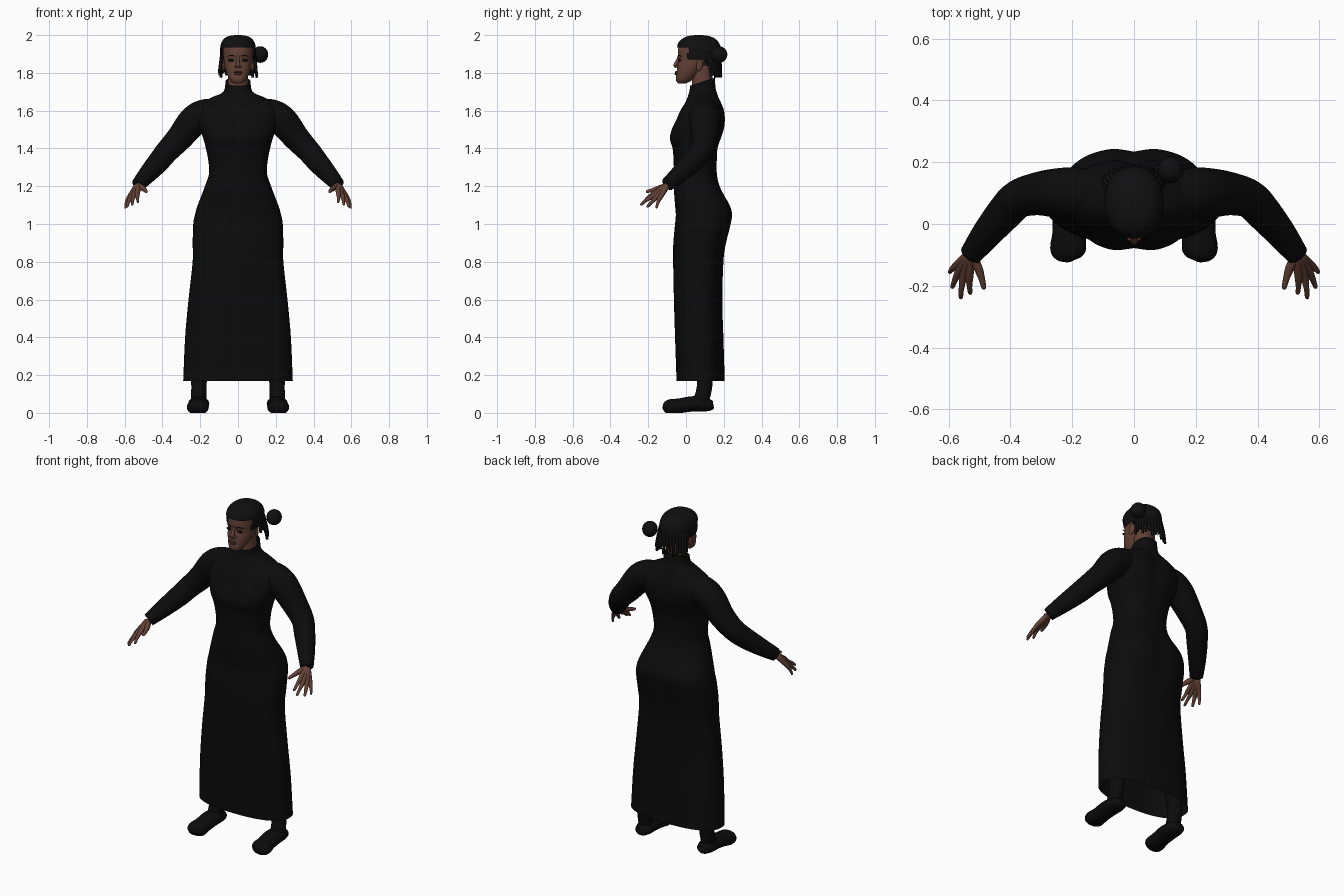
import bpy, bmesh, math
from mathutils import Vector


def material(name, rgb):
    m = bpy.data.materials.new(name)
    m.diffuse_color = (*rgb, 1)
    return m


BLACK = material("black_cloth", (0.0035, 0.0035, 0.0035))
HAIR = material("black_hair", (0.005, 0.005, 0.0055))
SKIN = material("brown_skin", (0.125, 0.053, 0.036))
LIPS = material("lip_brown", (0.09, 0.03, 0.025))
DARK = material("eye_dark", (0.006, 0.004, 0.004))


def spline(rows, steps):
    """Catmull-Rom interpolation of number tuples."""
    out = []
    for i in range(len(rows) - 1):
        a, b, c, d = (rows[max(0, min(len(rows) - 1, i + k))] for k in (-1, 0, 1, 2))
        for s in range(steps):
            t = s / steps
            out.append([0.5 * (2 * q + (r - p) * t + (2 * p - 5 * q + 4 * r - u) * t * t
                               + (3 * q - p - 3 * r + u) * t ** 3)
                        for p, q, r, u in zip(a, b, c, d)])
    out.append(list(rows[-1]))
    return out


def skin_rings(name, rings, mat, cap_start=True, cap_end=True, keep=None):
    """Join rings of points into one smooth surface."""
    bm = bmesh.new()
    vs = [[bm.verts.new(p) for p in ring] for ring in rings]
    n = len(vs[0])
    for a, b in zip(vs, vs[1:]):
        for i in range(n):
            bm.faces.new((a[i], a[(i + 1) % n], b[(i + 1) % n], b[i]))
    if cap_start:
        bm.faces.new(vs[0][::-1])
    if cap_end:
        bm.faces.new(vs[-1])
    if keep:
        bad = [f for f in bm.faces if not keep(f.calc_center_median())]
        bmesh.ops.delete(bm, geom=bad, context='FACES')
    bmesh.ops.recalc_face_normals(bm, faces=bm.faces)
    me = bpy.data.meshes.new(name)
    bm.to_mesh(me)
    bm.free()
    me.materials.append(mat)
    me.shade_smooth()
    ob = bpy.data.objects.new(name, me)
    bpy.context.collection.objects.link(ob)
    return ob


def loft(name, rows, mat, power=2.2, n=48, steps=4, shape=None, **kw):
    """Rows: z, half width, front y, back y, front cleft, back cleft."""
    rings = []
    for z, w, yf, yb, cf, cb in spline([tuple(r) + (0,) * (6 - len(r)) for r in rows], steps):
        ring = []
        for i in range(n):
            a = 2 * math.pi * i / n
            c, s = math.cos(a), math.sin(a)
            x = w * math.copysign(abs(c) ** (2 / power), c)
            y = (yf + yb) / 2 + (yb - yf) / 2 * math.copysign(abs(s) ** (2 / power), s)
            dip = math.exp(-(x / 0.04) ** 2)
            y += cf * dip if s < 0 else -cb * dip
            p = Vector((x, y, z))
            ring.append(shape(p) if shape else p)
        rings.append(ring)
    return skin_rings(name, rings, mat, **kw)


def tube(name, pts, mat, side=1, n=16, steps=5, flat=1.0, **kw):
    """Round tube through (x, y, z, radius) points; side mirrors x."""
    path = spline(pts, steps)
    cs = [Vector((p[0] * side, p[1], p[2])) for p in path]
    ref, rings = None, []
    for i, c in enumerate(cs):
        t = (cs[min(i + 1, len(cs) - 1)] - cs[max(i - 1, 0)]).normalized()
        ref = t.orthogonal() if ref is None else ref - t * ref.dot(t)
        ref.normalize()
        other = t.cross(ref)
        ring = []
        for k in range(n):
            a = 2 * math.pi * k / n
            o = (ref * math.cos(a) + other * math.sin(a)) * max(path[i][3], 0.001)
            ring.append(Vector((c.x + o.x, c.y + o.y, max(0, c.z + o.z * flat))))
        rings.append(ring)
    return skin_rings(name, rings, mat, **kw)


def ball(name, loc, scale, mat):
    bpy.ops.mesh.primitive_uv_sphere_add(segments=20, ring_count=12, location=loc)
    ob = bpy.context.object
    ob.name = name
    ob.scale = scale
    ob.data.materials.append(mat)
    ob.data.shade_smooth()
    return ob


# Long dress, open at the hem, with a collar that rises towards the back
def tilt_collar(p):
    k = max(0, min(1, (p.z - 1.69) / 0.06))
    return Vector((p.x, p.y, p.z + k * 0.33 * (p.y - 0.09)))


loft("dress", [
    (0.17, .29, -.05, .205), (0.4, .28, -.058, .198), (0.6, .262, -.064, .192),
    (0.8, .24, -.068, .198), (0.9, .24, -.067, .215, 0, .006), (1.0, .237, -.058, .24, 0, .012),
    (1.05, .228, -.054, .247, 0, .013), (1.1, .213, -.058, .235, 0, .01), (1.2, .175, -.065, .178),
    (1.27, .153, -.064, .163), (1.34, .158, -.066, .163), (1.4, .17, -.074, .17, .004, .004),
    (1.45, .183, -.09, .187, .012, .008), (1.5, .2, -.08, .204, .01, .012),
    (1.55, .215, -.055, .21, .005, .015), (1.6, .215, -.03, .205, 0, .014),
    (1.64, .19, -.005, .19, 0, .01), (1.67, .14, .008, .175, 0, .004), (1.69, .092, .014, .165),
    (1.71, .072, .018, .157), (1.755, .066, .022, .152)],
    BLACK, power=2.4, n=64, shape=tilt_collar, cap_start=False, cap_end=False)

# Sleeves, hands, legs and feet on both sides
fingers = {
    "thumb": [(.525, -.10, 1.205, .014), (.505, -.14, 1.19, .015), (.493, -.175, 1.18, .011),
              (.486, -.205, 1.172, .008), (.485, -.212, 1.17, .002)],
    "index_finger": [(.526, -.10, 1.207, .016), (.532, -.165, 1.165, .0135), (.532, -.2, 1.14, .009),
                     (.53, -.222, 1.118, .007), (.53, -.226, 1.113, .002)],
    "middle_finger": [(.53, -.10, 1.205, .017), (.55, -.165, 1.153, .0135), (.558, -.208, 1.127, .009),
                      (.56, -.236, 1.104, .007), (.56, -.241, 1.099, .002)],
    "ring_finger": [(.534, -.10, 1.203, .017), (.567, -.155, 1.143, .013), (.581, -.186, 1.112, .009),
                    (.587, -.203, 1.093, .007), (.588, -.207, 1.088, .002)],
    "little_finger": [(.538, -.10, 1.2, .015), (.579, -.138, 1.138, .012), (.592, -.15, 1.11, .008),
                      (.596, -.156, 1.088, .006), (.596, -.158, 1.083, .002)],
}
for side, tag in ((1, "left"), (-1, "right")):
    tube(tag + "_sleeve", [
        (.13, .10, 1.59, .075), (.185, .10, 1.575, .083), (.24, .10, 1.54, .081),
        (.31, .098, 1.455, .07), (.375, .08, 1.385, .062), (.42, .035, 1.33, .058),
        (.475, -.03, 1.268, .049), (.527, -.098, 1.21, .037)], BLACK, side, n=28)
    for part, pts in fingers.items():
        tube(tag + "_" + part, pts, SKIN, side, n=12, steps=4)
    tube(tag + "_leg", [(.16, .09, .65, .075), (.19, .09, .4, .062), (.205, .1, .2, .044),
                        (.207, .095, .12, .041), (.21, .075, .05, .042)], BLACK, side, n=20)
    tube(tag + "_shoe", [
        (.206, .146, .038, .012), (.206, .138, .038, .035), (.206, .1, .043, .05),
        (.208, .04, .048, .056), (.21, -.03, .038, .054), (.213, -.08, .03, .058),
        (.212, -.108, .026, .044), (.21, -.122, .024, .01)], BLACK, side, n=24, flat=.72)

# Neck and head
loft("neck", [(1.66, .055, .03, .14), (1.75, .052, .032, .138), (1.84, .052, .03, .13)], SKIN)
loft("head", [
    (1.743, .014, -.036, -.008), (1.75, .03, -.048, .012), (1.77, .047, -.054, .045),
    (1.80, .06, -.05, .075), (1.83, .069, -.047, .105), (1.865, .075, -.04, .14),
    (1.9, .079, -.043, .16), (1.94, .078, -.038, .16), (1.97, .06, -.015, .14),
    (1.985, .035, .02, .1)], SKIN, power=2.15)

# Face: nose, lips, eyes, brows and ears
tube("nose_bridge", [(0, -.036, 1.888, .008), (0, -.046, 1.862, .009), (0, -.054, 1.842, .012),
                     (0, -.05, 1.829, .007)], SKIN, n=14)
ball("upper_lip", (0, -.0505, 1.804, ), (.023, .009, .0055), LIPS)
ball("lower_lip", (0, -.0515, 1.795), (.02, .009, .0065), LIPS)
for side, tag in ((1, "left"), (-1, "right")):
    ball(tag + "_nostril", (.012 * side, -.046, 1.834), (.009, .01, .007), SKIN)
    ball(tag + "_eye", (.035 * side, -.0335, 1.867), (.019, .006, .0075), DARK)
    tube(tag + "_brow", [(.016, -.043, 1.888, .002), (.036, -.0385, 1.893, .003),
                         (.056, -.027, 1.887, .0015)], DARK, side, n=8)
    ear = ball(tag + "_ear", (.076 * side, .072, 1.84), (.008, .018, .032), SKIN)
    ear.rotation_euler = (math.radians(-12), 0, math.radians(18 * side))

# Hair cap: straight fringe in front, lower at the sides and back
loft("hair_cap", [
    (1.845, .083, -.03, .165), (1.87, .09, -.04, .178), (1.905, .095, -.046, .185),
    (1.935, .094, -.047, .184), (1.96, .088, -.04, .174), (1.982, .072, -.018, .152),
    (1.995, .048, .012, .122), (2.0, .015, .05, .085)],
    HAIR, power=2.2, n=56, cap_start=False,
    keep=lambda c: c.z > 1.936 or (c.y > .01 and c.z > 1.872) or c.y > .1)

# Side bun and the loose braids hanging behind
ball("hair_bun", (.118, .175, 1.897), (.042, .044, .044), HAIR)
for i in range(15):
    a = math.pi * i / 14
    c, s = math.cos(a), math.sin(a)
    end = 1.775 + .012 * (i % 3)
    tube("braid", [(.084 * c, .11 + .06 * s, 1.91, .009), (.092 * c, .125 + .055 * s, 1.85, .009),
                   (.1 * c, .135 + .05 * s, end, .007)], HAIR, n=8, steps=3)
